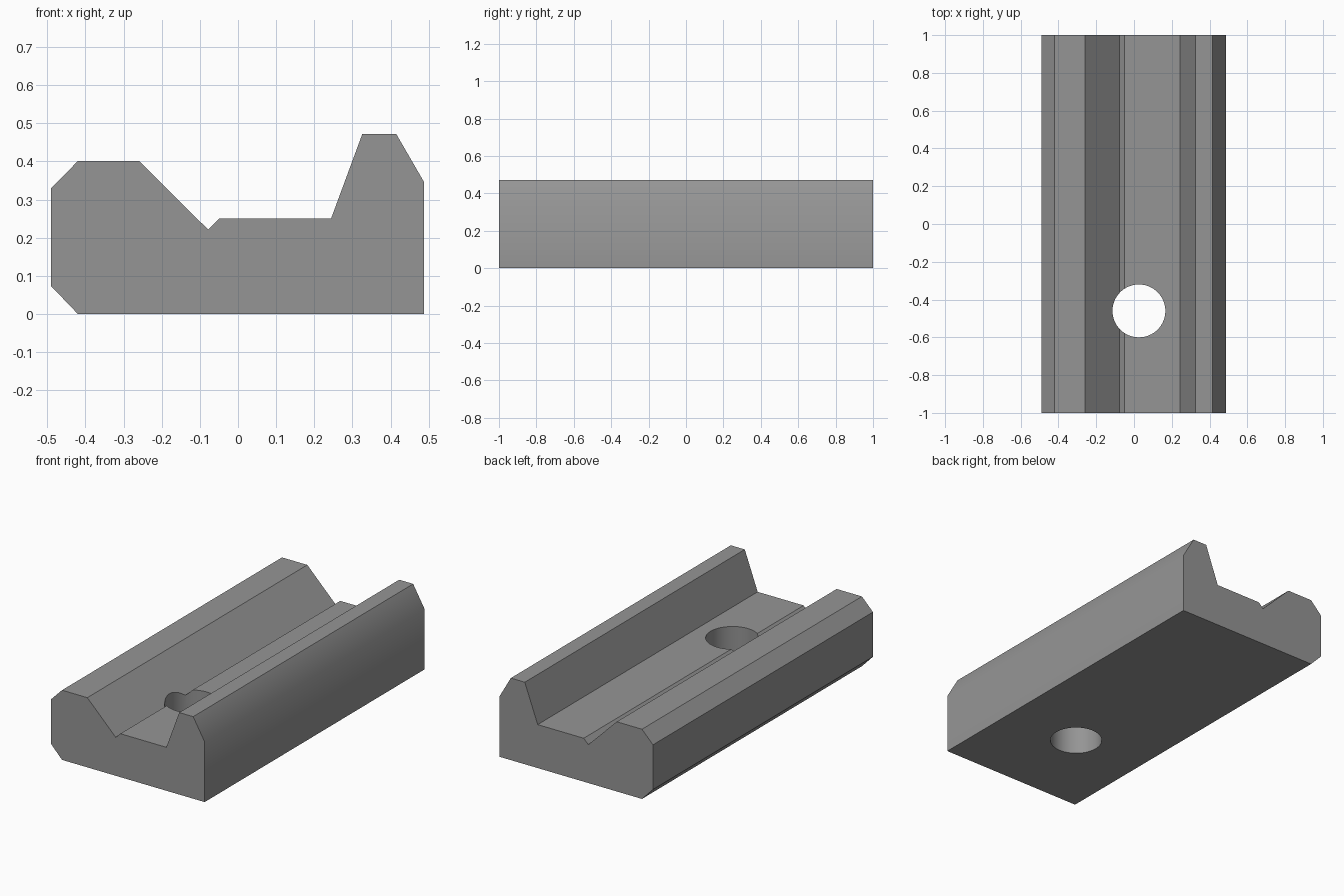
import bpy, bmesh, math

if "Cube" in bpy.data.objects:
    bpy.data.objects.remove(bpy.data.objects["Cube"])

grey = bpy.data.materials.new("mid grey")
grey.diffuse_color = (0.3, 0.3, 0.3, 1)
grey.use_nodes = True
grey.node_tree.nodes["Principled BSDF"].inputs["Base Color"].default_value = grey.diffuse_color

# Rail cross-section (x, z), extruded along y
PROFILE = [(-0.42, 0), (0.488, 0), (0.488, 0.346), (0.415, 0.472),
           (0.326, 0.472), (0.244, 0.25), (-0.049, 0.25), (-0.078, 0.221),
           (-0.259, 0.401), (-0.42, 0.401), (-0.49, 0.33), (-0.49, 0.073)]

bm = bmesh.new()
front = bm.faces.new([bm.verts.new((x, -1, z)) for x, z in PROFILE])
extruded = bmesh.ops.extrude_face_region(bm, geom=[front])["geom"]
bmesh.ops.translate(bm, vec=(0, 2, 0),
                    verts=[g for g in extruded if isinstance(g, bmesh.types.BMVert)])
bmesh.ops.recalc_face_normals(bm, faces=bm.faces)
mesh = bpy.data.meshes.new("grooved_rail")
bm.to_mesh(mesh)
bm.free()
mesh.materials.append(grey)
rail = bpy.data.objects.new("grooved_rail", mesh)
bpy.context.collection.objects.link(rail)

# Round through-hole near the front
bpy.ops.mesh.primitive_cylinder_add(vertices=64, radius=0.14, depth=1.2,
                                    location=(0.026, -0.46, 0.2))
cutter = bpy.context.object
cutter.name = "hole_cutter"
cutter.data.materials.append(grey)

hole = rail.modifiers.new("through_hole", "BOOLEAN")
hole.operation = "DIFFERENCE"
hole.solver = "EXACT"
hole.object = cutter

bpy.ops.object.select_all(action="DESELECT")
rail.select_set(True)
bpy.context.view_layer.objects.active = rail
bpy.ops.object.modifier_apply(modifier=hole.name)
bpy.data.objects.remove(cutter, do_unlink=True)

# Smooth the hole wall and the shallow outer bend, keep other edges crisp
bpy.ops.object.shade_smooth_by_angle(angle=math.radians(35))
